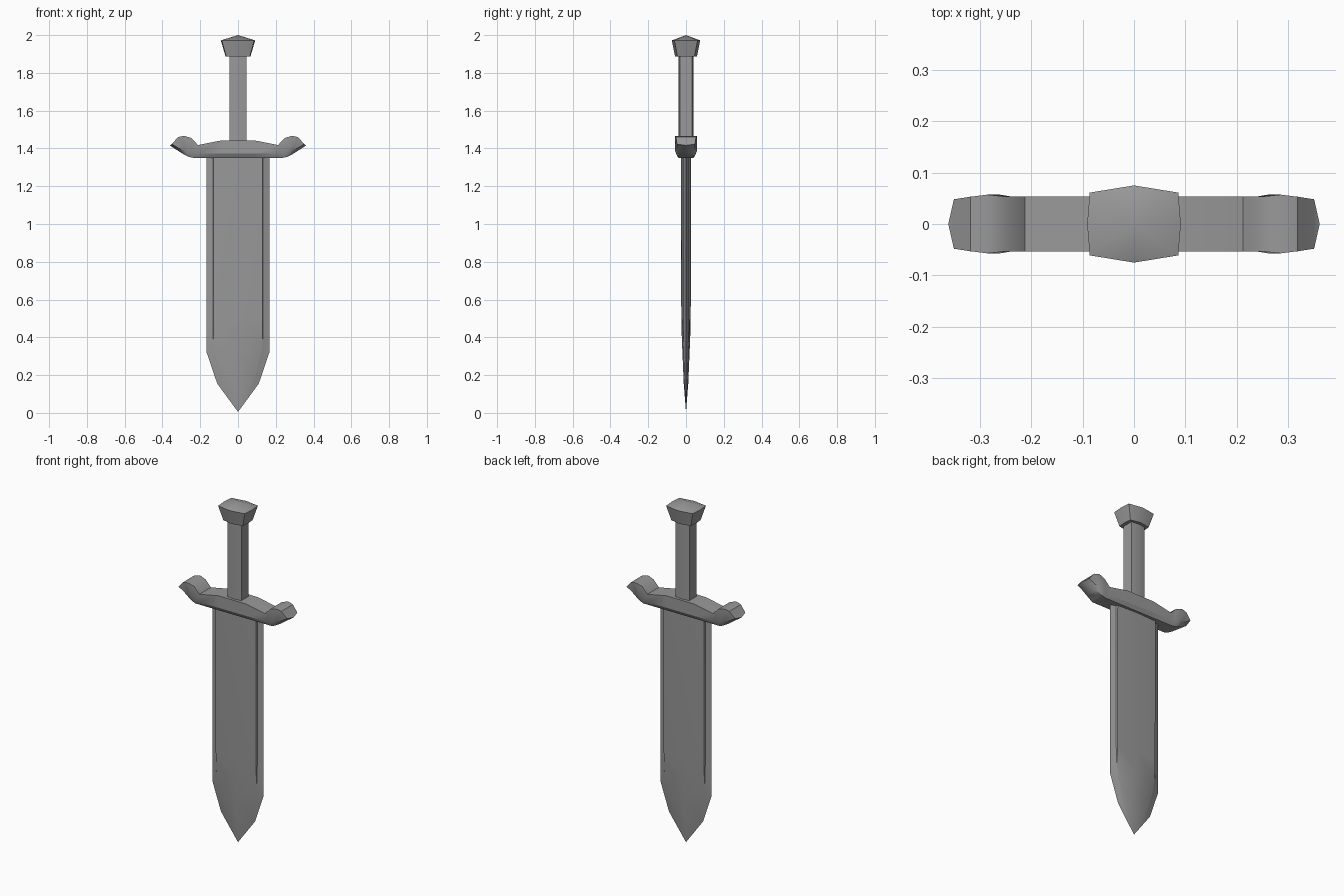
import bpy, bmesh, math

cube = bpy.data.objects.get("Cube")
if cube:
    bpy.data.objects.remove(cube, do_unlink=True)

steel = bpy.data.materials.new("grey_steel")
steel.use_nodes = True
GREY = (0.32, 0.32, 0.32, 1)
steel.diffuse_color = GREY
steel.node_tree.nodes["Principled BSDF"].inputs["Base Color"].default_value = GREY


def loft(name, rings, angle=25):
    """Skin a list of rings; a ring of one point closes to a tip."""
    bm = bmesh.new()
    loops = [[bm.verts.new(p) for p in ring] for ring in rings]
    for a, b in zip(loops, loops[1:]):
        n = max(len(a), len(b))
        for i in range(n):
            j = (i + 1) % n
            if len(b) == 1:
                bm.faces.new((a[i], a[j], b[0]))
            elif len(a) == 1:
                bm.faces.new((a[0], b[j], b[i]))
            else:
                bm.faces.new((a[i], a[j], b[j], b[i]))
    for end in (loops[0], loops[-1]):
        if len(end) > 2:
            bm.faces.new(end)
    bmesh.ops.recalc_face_normals(bm, faces=bm.faces)
    mesh = bpy.data.meshes.new(name)
    bm.to_mesh(mesh)
    bm.free()
    mesh.materials.append(steel)
    obj = bpy.data.objects.new(name, mesh)
    bpy.context.collection.objects.link(obj)
    bpy.ops.object.select_all(action="DESELECT")
    bpy.context.view_layer.objects.active = obj
    obj.select_set(True)
    bpy.ops.object.shade_smooth_by_angle(angle=math.radians(angle))
    return obj


# Blade: sharp edge, bevel strip, small step, shallow central ridge
def blade_ring(z, edge, inner, y_bevel, y_step, y_mid):
    quarter = [(edge, 0), (inner + 0.003, y_bevel), (inner, y_step), (0, y_mid)]
    half = quarter + [(-x, y) for x, y in quarter[-2::-1]]
    full = half + [(x, -y) for x, y in half[-2:0:-1]]
    return [(x, y, z) for x, y in full]


loft("blade", [
    blade_ring(1.37, 0.166, 0.130, 0.012, 0.021, 0.027),
    blade_ring(0.50, 0.166, 0.130, 0.012, 0.020, 0.025),
    blade_ring(0.39, 0.166, 0.130, 0.013, 0.015, 0.022),
    blade_ring(0.32, 0.166, 0.122, 0.012, 0.013, 0.019),
    blade_ring(0.155, 0.110, 0.078, 0.007, 0.008, 0.012),
    [(0, 0, 0.005)],
])


# Guard: swept sideways, with raised knobs and pointed ends
def guard_ring(x, top, low, bottom, y, lean=0):
    return [(x, y, top), (x - lean, y, low), (x - lean * 1.5, y * 0.75, bottom),
            (x - lean * 1.5, -y * 0.75, bottom), (x - lean, -y, low), (x, -y, top)]


sign = lambda ring, s: [(s * x, y, z) for x, y, z in ring]
stations = [
    guard_ring(0.09, 1.442, 1.372, 1.350, 0.053),
    guard_ring(0.212, 1.418, 1.372, 1.350, 0.053),
    guard_ring(0.247, 1.455, 1.378, 1.350, 0.053, 0.01),
    guard_ring(0.285, 1.467, 1.385, 1.352, 0.057, 0.025),
    guard_ring(0.318, 1.460, 1.390, 1.357, 0.053, 0.035),
    guard_ring(0.350, 1.423, 1.402, 1.375, 0.048, 0.035),
]
tip = [(0.361, 0, 1.416)]
right = [sign(r, -1) for r in [tip] + stations[::-1]]
loft("guard", right + stations + [tip], 30)


# Grip and pommel: sections with a slight ridge front and back
def ridged_ring(z, x, y, y_mid, x_mid):
    return [(x_mid, 0, z), (x, y, z), (0, y_mid, z), (-x, y, z),
            (-x_mid, 0, z), (-x, -y, z), (0, -y_mid, z), (x, -y, z)]


loft("grip", [ridged_ring(z, 0.045, 0.033, 0.039, 0.045) for z in (1.42, 1.90)])
loft("pommel", [
    ridged_ring(1.888, 0.063, 0.045, 0.058, 0.066),
    ridged_ring(1.972, 0.086, 0.061, 0.075, 0.091),
    [(0, 0, 2.0)],
], 30)
